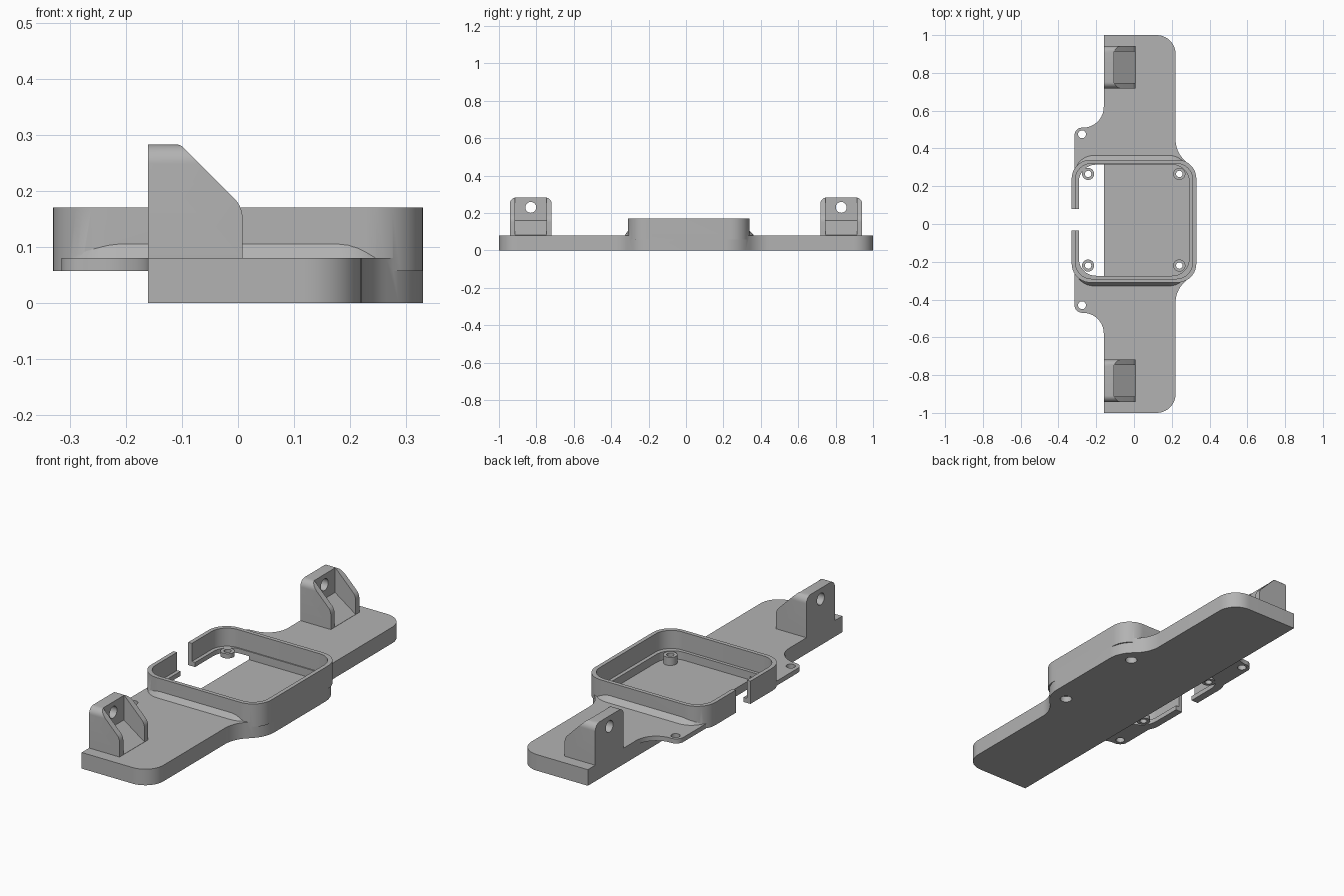
import bpy, bmesh
from math import cos, sin, tan, pi
from mathutils import Vector

if "Cube" in bpy.data.objects:
    bpy.data.objects.remove(bpy.data.objects["Cube"])

GREY = (0.45, 0.45, 0.45, 1)
mat = bpy.data.materials.new("plain grey")
mat.use_nodes = True
mat.diffuse_color = GREY
mat.node_tree.nodes["Principled BSDF"].inputs["Base Color"].default_value = GREY


def rounded(corners, steps=10):
    """Polygon outline from (u, v, radius) corners, convex or concave."""
    out = []
    n = len(corners)
    for i, (u, v, r) in enumerate(corners):
        p = Vector((u, v))
        if not r:
            out.append(p)
            continue
        a = (Vector(corners[i - 1][:2]) - p).normalized()
        b = (Vector(corners[(i + 1) % n][:2]) - p).normalized()
        half = a.angle(b) / 2
        centre = p + (a + b).normalized() * (r / sin(half))
        start, end = p + a * (r / tan(half)) - centre, p + b * (r / tan(half)) - centre
        sweep = pi - 2 * half
        for k in range(steps + 1):
            t = k / steps
            out.append(centre + (start * sin((1 - t) * sweep) + end * sin(t * sweep)) / sin(sweep))
    return out


def box_outline(x0, x1, y0, y1, r):
    return rounded([(x0, y0, r), (x1, y0, r), (x1, y1, r), (x0, y1, r)])


def circle(u, v, r, n=32):
    return [Vector((u + r * cos(2 * pi * k / n), v + r * sin(2 * pi * k / n))) for k in range(n)]


def prism(name, outline, lo, hi, axis="z", top=None):
    """Extrude an outline along an axis, or loft it to a second outline."""
    place = {"z": lambda p, d: (p.x, p.y, d),
             "y": lambda p, d: (p.x, d, p.y),
             "x": lambda p, d: (d, p.x, p.y)}[axis]
    bm = bmesh.new()
    a = [bm.verts.new(place(p, lo)) for p in outline]
    b = [bm.verts.new(place(p, hi)) for p in (top or outline)]
    bm.faces.new(a)
    bm.faces.new(b)
    for i in range(len(a)):
        bm.faces.new((a[i - 1], a[i], b[i], b[i - 1]))
    bmesh.ops.recalc_face_normals(bm, faces=bm.faces)
    mesh = bpy.data.meshes.new(name)
    bm.to_mesh(mesh)
    bm.free()
    mesh.materials.append(mat)
    obj = bpy.data.objects.new(name, mesh)
    bpy.context.collection.objects.link(obj)
    return obj


def combine(obj, operation, *others):
    """Apply booleans and remove the helper solids."""
    for other in others:
        other.hide_render = True
        mod = obj.modifiers.new("cut", "BOOLEAN")
        mod.operation, mod.solver, mod.object = operation, "EXACT", other
        bpy.context.view_layer.objects.active = obj
        bpy.ops.object.modifier_apply(modifier=mod.name)
        bpy.data.objects.remove(other)


def finish(obj):
    bpy.ops.object.select_all(action="DESELECT")
    obj.select_set(True)
    bpy.context.view_layer.objects.active = obj
    bpy.ops.object.shade_smooth_by_angle(angle=pi / 6)


PLATE, TAB, RIM, FLOOR = 0.08, 0.057, 0.17, 0.04
LEFT, RIGHT, SIDE = -0.16, 0.22, 0.33
Y0, Y1 = -0.31, 0.34

# Long base plate that flares out around the housing
base = prism("base_plate", rounded([
    (LEFT, -1, 0), (RIGHT, -1, 0.1), (RIGHT, Y0 - 0.045, 0.15), (SIDE, Y0 + 0.065, 0.15),
    (SIDE, Y1 - 0.065, 0.15), (RIGHT, Y1 + 0.045, 0.15), (RIGHT, 1, 0.1), (LEFT, 1, 0)]), 0, PLATE)

# Thin side ears, housing wall and sloped skirt
ears = prism("ears", rounded([
    (-0.315, -0.47, 0.04), (LEFT, -0.47, 0.11), (LEFT, -0.62, 0), (-0.1, -0.62, 0),
    (-0.1, 0.66, 0), (LEFT, 0.66, 0), (LEFT, 0.51, 0.11), (-0.315, 0.51, 0.04)]), TAB, PLATE)
housing = prism("housing", box_outline(-SIDE, SIDE, Y0, Y1, 0.1), TAB, RIM)
skirt = prism("skirt", box_outline(-0.314, 0.29, Y0 - 0.025, Y1 + 0.032, 0.1), PLATE - 0.01, 0.105,
              top=box_outline(-0.314, 0.28, Y0, Y1, 0.1))
combine(base, "UNION", ears, housing, skirt)

# Stepped pocket and the cable opening in the left wall
combine(base, "DIFFERENCE",
        prism("pocket", box_outline(-0.31, 0.31, Y0 + 0.02, Y1 - 0.02, 0.085), PLATE, 0.3),
        prism("lower_pocket", box_outline(-0.292, 0.292, Y0 + 0.036, Y1 - 0.026, 0.09), FLOOR, 0.1),
        prism("opening", box_outline(-0.4, -0.2, -0.035, 0.08, 0.001), -0.1, 0.3))

# Corner screw bosses with holes, plus the ear holes
for y in (-0.22, 0.265):
    combine(base, "UNION",
            prism("boss", circle(-0.243, y, 0.032), TAB, PLATE),
            prism("boss", circle(0.24, y, 0.032), FLOOR - 0.01, PLATE))
    combine(base, "DIFFERENCE",
            prism("hole", circle(-0.243, y, 0.017), -0.1, 0.3),
            prism("hole", circle(0.24, y, 0.017), -0.1, 0.3),
            prism("counterbore", circle(0.24, y, 0.028), -0.1, FLOOR - 0.01))
for y in (-0.43, 0.475):
    combine(base, "DIFFERENCE", prism("hole", circle(-0.275, y, 0.021), -0.1, 0.3))
finish(base)

# Upright brackets: back plate with a hole, two gussets and a ramp between
for name, y in (("front_bracket", -0.83), ("back_bracket", 0.83)):
    w, top = 0.112, 0.283
    bracket = prism(name, rounded([
        (LEFT, PLATE, 0), (0.008, PLATE, 0), (0.008, 0.172, 0.05),
        (-0.103, top, 0.02), (LEFT, top, 0)]), y - w, y + w, "y")
    combine(bracket, "INTERSECT", prism("shape", rounded([
        (y - w, 0, 0), (y + w, 0, 0), (y + w, top, 0.035), (y - w, top, 0.035)]), -0.5, 0.5, "x"))
    combine(bracket, "DIFFERENCE",
            prism("recess", rounded([(-0.105, 0.16, 0), (0.008, PLATE + 0.001, 0), (0.1, PLATE + 0.001, 0),
                                     (0.1, 0.5, 0), (-0.105, 0.5, 0)]), y - 0.083, y + 0.083, "y"),
            prism("bolt_hole", circle(y, 0.23, 0.029), -0.5, 0.5, "x"))
    finish(bracket)
